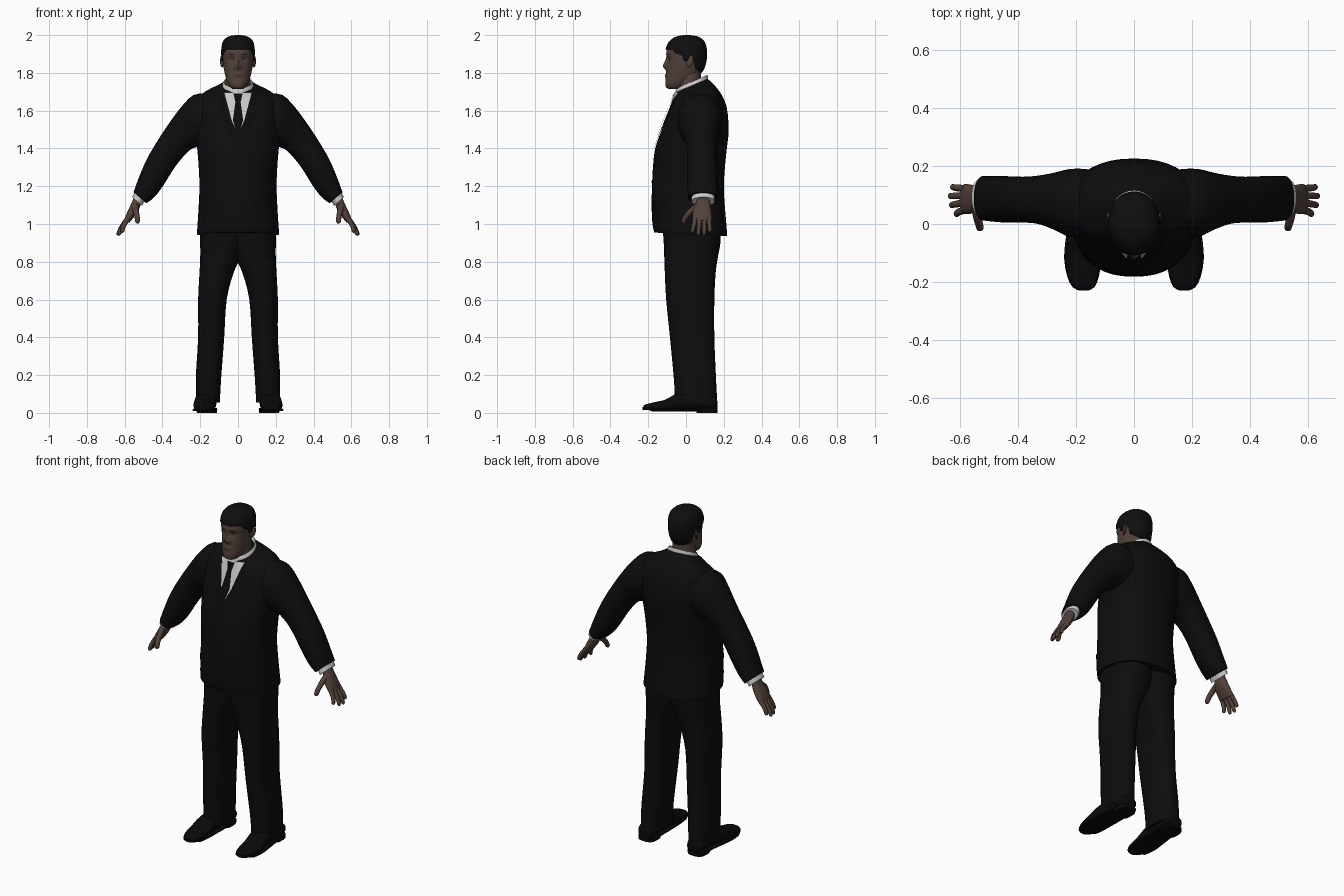
import bpy, bmesh, math
from mathutils import Vector
from mathutils.bvhtree import BVHTree

if "Cube" in bpy.data.objects:
    bpy.data.objects.remove(bpy.data.objects["Cube"])


def material(name, rgb):
    m = bpy.data.materials.new(name)
    m.diffuse_color = (*rgb, 1)
    m.use_nodes = True
    m.node_tree.nodes["Principled BSDF"].inputs["Base Color"].default_value = m.diffuse_color
    return m


SUIT = material("black suit", (.004, .004, .004))
TRIM = material("suit trim", (.0033, .0033, .0036))
LEATHER = material("shoe leather", (.003, .003, .003))
HAIR = material("dark hair", (.005, .0045, .0045))
SKIN = material("brown skin", (.085, .054, .042))
DARK = material("dark skin", (.03, .019, .016))
LIP = material("lips", (.07, .036, .031))
SHIRT = material("white shirt", (.58, .58, .58))


def make(name, bm, mat, mirror=False):
    bmesh.ops.recalc_face_normals(bm, faces=bm.faces)
    me = bpy.data.meshes.new(name)
    bm.to_mesh(me)
    bm.free()
    me.materials.append(mat)
    ob = bpy.data.objects.new(name, me)
    bpy.context.collection.objects.link(ob)
    if mirror:
        ob.modifiers.new("mirror", "MIRROR").use_mirror_merge = False
    return ob


def smooth_rows(rows, k):
    """Catmull-Rom interpolation through rows of numbers."""
    out = []
    n = len(rows)
    for i in range(n - 1):
        p = [rows[max(i - 1, 0)], rows[i], rows[i + 1], rows[min(i + 2, n - 1)]]
        for j in range(k):
            t = j / k
            out.append([.5 * (2 * b + (c - a) * t + (2 * a - 5 * b + 4 * c - d) * t * t
                              + (3 * b - a - 3 * c + d) * t ** 3) for a, b, c, d in zip(*p)])
    return out + [list(rows[-1])]


def ring(c, u, v, n=28, power=2.0):
    pts = []
    for i in range(n):
        a = 2 * math.pi * i / n
        co, si = math.cos(a), math.sin(a)
        e = 2 / power
        pts.append(Vector(c) + Vector(u) * math.copysign(abs(co) ** e, co)
                   + Vector(v) * math.copysign(abs(si) ** e, si))
    return pts


def skin_rings(bm, rings, caps=True):
    vs = [[bm.verts.new(p) for p in r] for r in rings]
    for a, b in zip(vs, vs[1:]):
        for i in range(len(a)):
            j = (i + 1) % len(a)
            bm.faces.new((a[i], a[j], b[j], b[i]))
    if caps:
        bm.faces.new(vs[0])
        bm.faces.new(vs[-1])


def loft(name, rings, mat, mirror=False, caps=True):
    bm = bmesh.new()
    skin_rings(bm, rings, caps)
    return make(name, bm, mat, mirror)


def upright(z, x0, x1, y0, y1, tilt=0, n=28, power=2.0):
    """Horizontal section, tipped by tilt along y."""
    ry = (y1 - y0) / 2
    return ring(((x0 + x1) / 2, (y0 + y1) / 2, z), ((x1 - x0) / 2, 0, 0),
                (0, ry, ry * tilt), n, power)


def limb(xo, zo, xi, zi, y0, y1, power=2.2):
    """Sleeve section from its outer and inner edge points."""
    return ring(((xo + xi) / 2, (y0 + y1) / 2, (zo + zi) / 2),
                ((xo - xi) / 2, 0, (zo - zi) / 2), (0, (y1 - y0) / 2, 0), 24, power)


def plate(name, rows, target, mat, offset=.004, mirror=False, cols=6):
    """Thin patch laid on the front of target; rows are z, left x, right x."""
    tree = BVHTree.FromPolygons([v.co for v in target.data.vertices],
                                [p.vertices for p in target.data.polygons])
    bm = bmesh.new()
    grid, y = [], -.05
    for i in range(len(rows) - 1):
        for t in ((0, .25, .5, .75) if i < len(rows) - 2 else (0, .25, .5, .75, 1)):
            z, a, b = (p + (q - p) * t for p, q in zip(rows[i], rows[i + 1]))
            line = []
            for k in range(cols + 1):
                x = a + (b - a) * k / cols
                hit = tree.ray_cast(Vector((x, -1, z)), Vector((0, 1, 0)))[0]
                y = hit.y if hit else y
                line.append(bm.verts.new((x, y - offset, z)))
            grid.append(line)
    for r, s in zip(grid, grid[1:]):
        for k in range(cols):
            bm.faces.new((r[k], r[k + 1], s[k + 1], s[k]))
    ob = make(name, bm, mat, mirror)
    if ob.data.polygons[0].normal.y > 0:
        ob.data.flip_normals()
    return ob


# Jacket body: z, half width, front y, back y, tilt
body = [(.945, .218, -.168, .218, -.05), (1.0, .214, -.178, .214, -.02), (1.1, .208, -.182, .205, 0),
        (1.2, .204, -.18, .2, 0), (1.3, .208, -.175, .206, 0), (1.4, .216, -.163, .216, 0),
        (1.5, .226, -.128, .226, 0), (1.6, .23, -.094, .216, .1), (1.655, .218, -.077, .19, .2),
        (1.69, .18, -.066, .16, .3), (1.715, .12, -.06, .132, .4), (1.733, .087, -.052, .114, .42)]
jacket = loft("jacket", [upright(z, -w, w, f, b, t, 40, 2.3)
                         for z, w, f, b, t in smooth_rows(body, 3)], SUIT)

# Sleeves: outer x z, inner x z, front y, back y
sleeve = [(.16, 1.69, .16, 1.42, -.04, .19), (.235, 1.683, .205, 1.41, -.045, .19),
          (.30, 1.62, .25, 1.395, -.02, .177), (.36, 1.54, .30, 1.345, .0, .167),
          (.42, 1.45, .345, 1.285, .005, .163), (.482, 1.345, .398, 1.2, .005, .165),
          (.527, 1.24, .443, 1.142, .008, .166), (.553, 1.168, .485, 1.11, .012, .166)]
loft("sleeves", [limb(*r) for r in smooth_rows(sleeve, 3)], SUIT, True)
loft("shirt_cuffs", [limb(.545, 1.17, .495, 1.12, .03, .152),
                     limb(.561, 1.143, .508, 1.096, .03, .152)], SHIRT, True)

# Trouser legs: z, inner x, outer x, front y, back y
leg = [(1.0, -.04, .2, -.125, .185), (.9, -.035, .2, -.118, .182), (.82, -.012, .2, -.115, .168),
       (.74, .024, .204, -.112, .157), (.6, .06, .211, -.105, .15), (.4, .073, .211, -.085, .15),
       (.2, .088, .223, -.066, .158), (.1, .094, .222, -.06, .163), (.055, .096, .222, -.062, .163)]
loft("trousers", [upright(*r, power=2.4) for r in smooth_rows(leg, 3)], SUIT, True)

# Shoes: y, centre x, half width, bottom z, top z
shoe = [(.166, .163, .03, .025, .06), (.15, .163, .048, .02, .09), (.06, .166, .053, .02, .11),
        (-.04, .172, .057, .015, .105), (-.11, .176, .06, .012, .07), (-.17, .176, .053, .014, .056),
        (-.21, .174, .04, .018, .046), (-.226, .173, .018, .025, .038)]
loft("shoes", [ring((x, y, (a + b) / 2), (w, 0, 0), (0, 0, (b - a) / 2), 24, 2.5)
               for y, x, w, a, b in smooth_rows(shoe, 3)], LEATHER, True)
sole = [(.168, .163, .03), (.145, .163, .052), (.05, .166, .056), (-.06, .174, .063),
        (-.12, .177, .064), (-.18, .176, .055), (-.218, .174, .038), (-.23, .173, .014)]
loft("soles", [ring((x, y, .016 + .008 * (y < -.19)), (w, 0, 0), (0, 0, .008), 16, 4)
               for y, x, w in smooth_rows(sole, 2)], LEATHER, True)
loft("heels", [upright(z, .112, .217, .055, .168, n=24, power=3) for z in (0, .025)], LEATHER, True)

# Hands: palm, four fingers and a thumb in one mirrored object
bm = bmesh.new()
palm = [(.55, 1.15, .515, 1.12, .058, .125), (.56, 1.12, .518, 1.093, .052, .128),
        (.576, 1.085, .534, 1.06, .038, .134), (.594, 1.045, .56, 1.025, .034, .138),
        (.602, 1.02, .576, 1.006, .036, .136)]
skin_rings(bm, [limb(*r) for r in smooth_rows(palm, 2)])


def finger(points, radius):
    pts = smooth_rows(points, 3)
    for_rings = []
    for i, p in enumerate(pts):
        d = (Vector(pts[min(i + 1, len(pts) - 1)]) - Vector(pts[max(i - 1, 0)])).normalized()
        u = d.cross(Vector((0, 1, 0))).normalized()
        r = radius * (.45 if i == len(pts) - 1 else 1 - .3 * i / len(pts))
        for_rings.append(ring(p, u * r, d.cross(u) * r, 10))
    skin_rings(bm, for_rings)


for y0, y1, tx, tz in ((.049, .032, .613, .955), (.073, .064, .632, .941),
                       (.098, .096, .637, .94), (.122, .128, .628, .957)):
    finger([(.583, y0, 1.03), ((.59 + tx) / 2 + .005, (y0 + y1) / 2, (1.02 + tz) / 2), (tx, y1, tz)], .0135)
finger([(.545, .06, 1.095), (.54, .022, 1.065), (.534, -.003, 1.035), (.531, -.016, 1.005)], .017)
make("hands", bm, SKIN, True)

# Head: z, half width, front y, back y
skull = [(1.714, .025, -.092, -.04), (1.727, .043, -.107, -.005), (1.755, .058, -.109, .03),
         (1.78, .066, -.105, .06), (1.81, .073, -.103, .085), (1.84, .078, -.101, .098),
         (1.87, .081, -.1, .104), (1.90, .083, -.103, .106), (1.93, .082, -.101, .103),
         (1.96, .075, -.086, .093), (1.98, .057, -.062, .072), (1.99, .034, -.033, .045),
         (1.994, .008, -.003, .012)]
skull = smooth_rows(skull, 4)
bm = bmesh.new()
skin_rings(bm, [upright(z, -w, w, f, b, 0, 48, 2.15) for z, w, f, b in skull])


def bump(v, x, z, sx, sz):
    return math.exp(-((abs(v.x) - x) / sx) ** 2 - ((v.z - z) / sz) ** 2)


for v in bm.verts:
    c = v.co
    if c.y < -.03:
        c.y -= (.02 * bump(c, 0, 1.836, .013, .018) + .009 * bump(c, 0, 1.862, .01, .02)
                + .008 * bump(c, .014, 1.83, .009, .009) + .006 * bump(c, 0, 1.785, .026, .012)
                + .004 * bump(c, .03, 1.897, .025, .01) - .009 * bump(c, .032, 1.873, .015, .012))
head = make("head", bm, SKIN)
neck = [(1.66, .07, -.04, .09), (1.72, .067, -.045, .085), (1.78, .064, -.05, .08), (1.82, .06, -.04, .08)]
loft("neck", [upright(z, -w, w, f, b) for z, w, f, b in neck], SKIN)

# Ears
bm = bmesh.new()
bmesh.ops.create_uvsphere(bm, u_segments=14, v_segments=10, radius=1)
for v in bm.verts:
    x, y, z = v.co
    v.co = (.084 + x * .009 + y * .007, .02 + y * .018 + z * .005, 1.862 + z * .033)
make("ears", bm, SKIN, True)

# Hair cap with a shaped hairline
hairline = [(-1, 1.925), (-.65, 1.925), (-.5, 1.905), (-.2, 1.895), (-.1, 1.862),
            (.06, 1.862), (.16, 1.892), (.32, 1.88), (.5, 1.825), (1, 1.80)]


def lookup(table, key):
    for a, b in zip(table, table[1:]):
        if key <= b[0]:
            t = (key - a[0]) / (b[0] - a[0])
            return [p + (q - p) * t for p, q in zip(a, b)][1:]
    return list(table[-1][1:])


rings, n, steps = [], 72, 18
for j in range(steps + 1):
    t = 1 - (1 - j / steps) ** 1.8
    row = []
    for i in range(n):
        s = math.sin(2 * math.pi * i / n)
        low = lookup(hairline, s)[0]
        z = low + (1.994 - low) * t
        w, f, b = lookup(skull, z)
        g = .006
        row.append(upright(z + .006 * t, -w - g, w + g, f - g, b + g, 0, n, 2.15)[i])
    rings.append(row)
hair = loft("hair", rings, HAIR, caps=False)
bm = bmesh.new()
bm.from_mesh(hair.data)
bm.verts.ensure_lookup_table()
bm.faces.new([bm.verts[steps * n + i] for i in range(n)])
bmesh.ops.recalc_face_normals(bm, faces=bm.faces)
bm.to_mesh(hair.data)
bm.free()
solid = hair.modifiers.new("thickness", "SOLIDIFY")
solid.thickness = .007

# Painted face details
plate("eyebrows", [(1.894, .014, .05), (1.902, .018, .047)], head, DARK, .0015, True)
plate("eyes", [(1.869, .024, .039), (1.873, .02, .043), (1.877, .025, .038)], head, DARK, .0015, True)
plate("mouth", [(1.775, -.012, .012), (1.784, -.028, .028), (1.793, -.012, .012)], head, LIP, .0015)

# Shirt collar, shirt front and tie
loft("shirt_collar", [upright(1.705, -.085, .085, -.056, .113, .45), upright(1.74, -.082, .082, -.056, .117, .45),
                      upright(1.753, -.074, .074, -.05, .112, .45), upright(1.715, -.066, .066, -.042, .1, .45)],
     SHIRT, caps=False)
shirt = plate("shirt_front", [(1.48, -.003, .003), (1.55, -.034, .034), (1.65, -.06, .06),
                              (1.695, -.073, .073)], jacket, SHIRT, .005, cols=12)
plate("collar_wings", [(1.632, .04, .042), (1.66, .023, .057), (1.695, .008, .074)], jacket, SHIRT, .009, True)
plate("tie", [(1.47, -.004, .004), (1.55, -.027, .027), (1.645, -.014, .014), (1.655, -.016, .016),
              (1.69, -.024, .024)], jacket, TRIM, .012)

# Lapels, buttons and pocket flaps
plate("lapels", [(1.39, .0, .006), (1.48, .003, .05), (1.55, .034, .082), (1.605, .048, .11),
                 (1.61, .05, .09), (1.69, .072, .1)], jacket, TRIM, .006, True)
for i, z in enumerate((1.34, 1.22)):
    plate("button_%d" % (i + 1), [(z - .009, -.003, .003), (z, -.009, .009), (z + .009, -.003, .003)],
          jacket, TRIM, .005)
plate("pocket_flaps", [(1.08, .085, .175), (1.115, .085, .175)], jacket, TRIM, .005, True)

# Smooth shading with crisp edges kept
for ob in bpy.context.collection.objects:
    ob.select_set(True)
bpy.context.view_layer.objects.active = jacket
bpy.ops.object.shade_smooth_by_angle(angle=math.radians(40))
